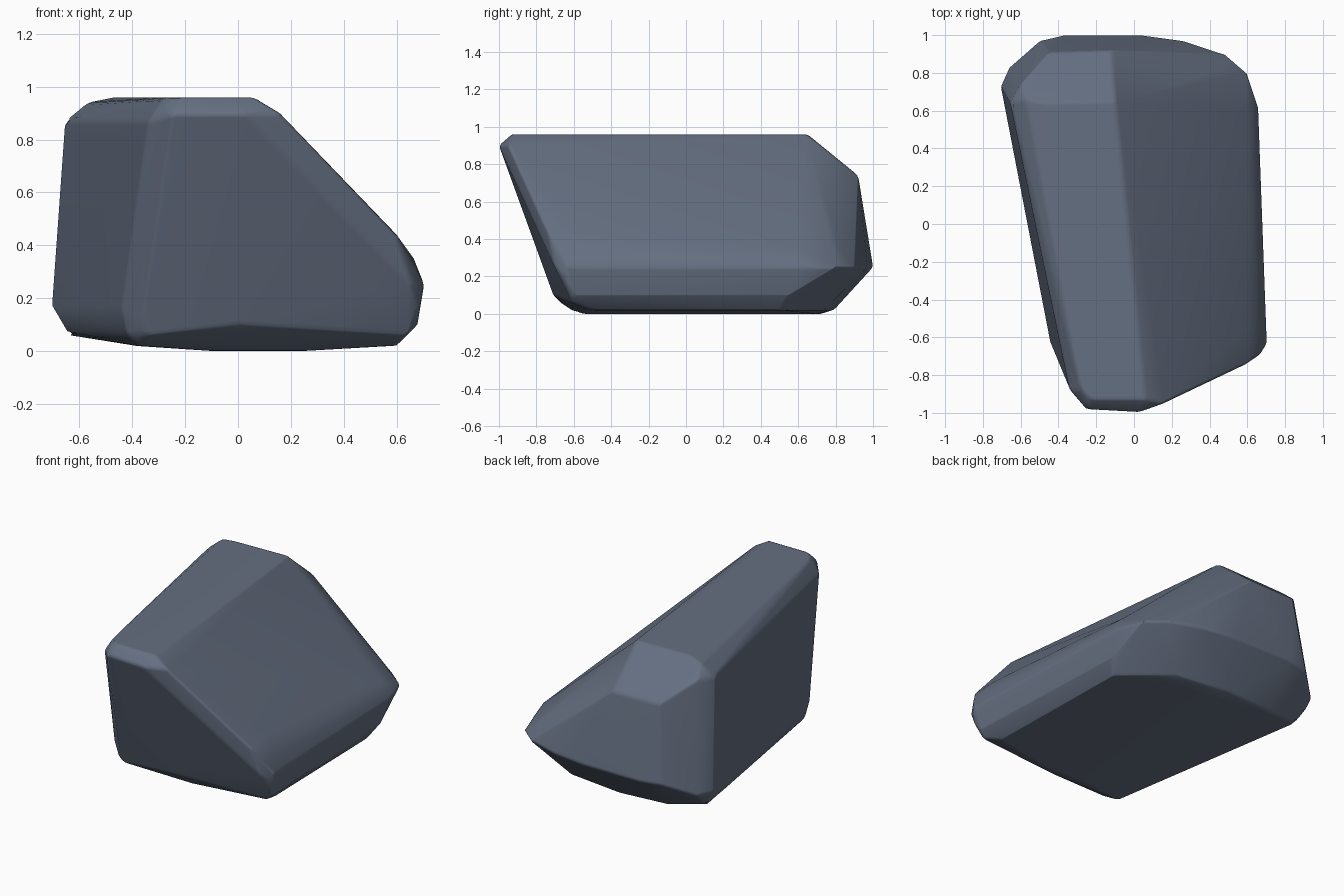
import bpy
import bmesh

# Remove the default cube only
default_cube = bpy.data.objects.get("Cube")
if default_cube:
    bpy.data.objects.remove(default_cube, do_unlink=True)


def make_material(name, colour):
    """Plain flat colour for viewport and render."""
    material = bpy.data.materials.new(name)
    material.use_nodes = True
    material.diffuse_color = colour
    shader = material.node_tree.nodes["Principled BSDF"]
    shader.inputs["Base Color"].default_value = colour
    shader.inputs["Roughness"].default_value = 0.8
    return material


def add_outline(mesh, height, outline):
    """Add one horizontal outline of the boulder."""
    for x, y in outline:
        mesh.verts.new((x, y, height))


def build_boulder(name, outlines, material):
    """Wrap stacked outlines in a convex skin and soften its edges."""
    mesh = bmesh.new()
    for height, outline in outlines:
        add_outline(mesh, height, outline)
    hull = bmesh.ops.convex_hull(mesh, input=mesh.verts)
    unused = set(hull["geom_interior"]) | set(hull["geom_unused"])
    loose = [item for item in unused if isinstance(item, bmesh.types.BMVert)]
    bmesh.ops.delete(mesh, geom=loose, context="VERTS")

    # Merge nearly flat facets into broad stone planes
    bmesh.ops.dissolve_limit(mesh, angle_limit=0.04, verts=mesh.verts, edges=mesh.edges)
    bmesh.ops.recalc_face_normals(mesh, faces=mesh.faces)

    data = bpy.data.meshes.new(name)
    mesh.to_mesh(data)
    mesh.free()
    data.materials.append(material)
    for polygon in data.polygons:
        polygon.use_smooth = True

    boulder = bpy.data.objects.new(name, data)
    bpy.context.collection.objects.link(boulder)

    # Worn edges with broad planes kept flat
    bevel = boulder.modifiers.new("worn_edges", "BEVEL")
    bevel.width = 0.02
    bevel.segments = 2
    bevel.limit_method = "ANGLE"
    bevel.angle_limit = 0.3
    normals = boulder.modifiers.new("broad_planes", "WEIGHTED_NORMAL")
    normals.keep_sharp = False
    return boulder


# Undercut base, bulging foot, leaning shoulders and flat crown
base = [(-.1, -.55), (.25, -.55), (.2, .7), (-.1, .72)]
rim = [(-.38, -.6), (.1, -.61), (.6, -.5), (.58, .5), (.3, .74), (-.1, .79), (-.4, .76)]
lower_foot = [(-.64, .7), (-.42, -.62), (-.35, -.67), (.64, -.61)]
foot = [(0, -.71), (.68, -.6), (.63, .55)]
ankle = [(-.705, .73), (-.66, .83), (-.44, -.64), (-.36, -.71), (.68, -.65)]
bulge = [(-.5, .97), (-.37, 1), (.05, 1), (.27, .97), (.48, .9), (.6, .8),
         (.66, .62), (.705, -.63), (.66, -.7)]
hip = [(.665, -.6), (.6, .6), (.47, .82)]
flank = [(.6, -.74), (.6, -.55)]
shoulder = [(-.45, .91), (-.12, .92)]
brow = [(-.655, .64), (-.6, .74), (-.34, -.88)]
ridge = [(-.25, -.985), (.02, -1), (.16, -.95)]
crown = [(-.47, .64), (-.1, .65), (-.28, -.88), (-.22, -.93), (.06, -.93)]

slate = make_material("slate_blue", (.13, .16, .22, 1))
build_boulder("boulder", [
    (0, base), (.02, rim), (.06, lower_foot), (.1, foot), (.17, ankle),
    (.25, bulge), (.35, hip), (.44, flank), (.74, shoulder), (.87, brow),
    (.9, ridge), (.94, [(-.57, .66)]), (.96, crown),
], slate)
